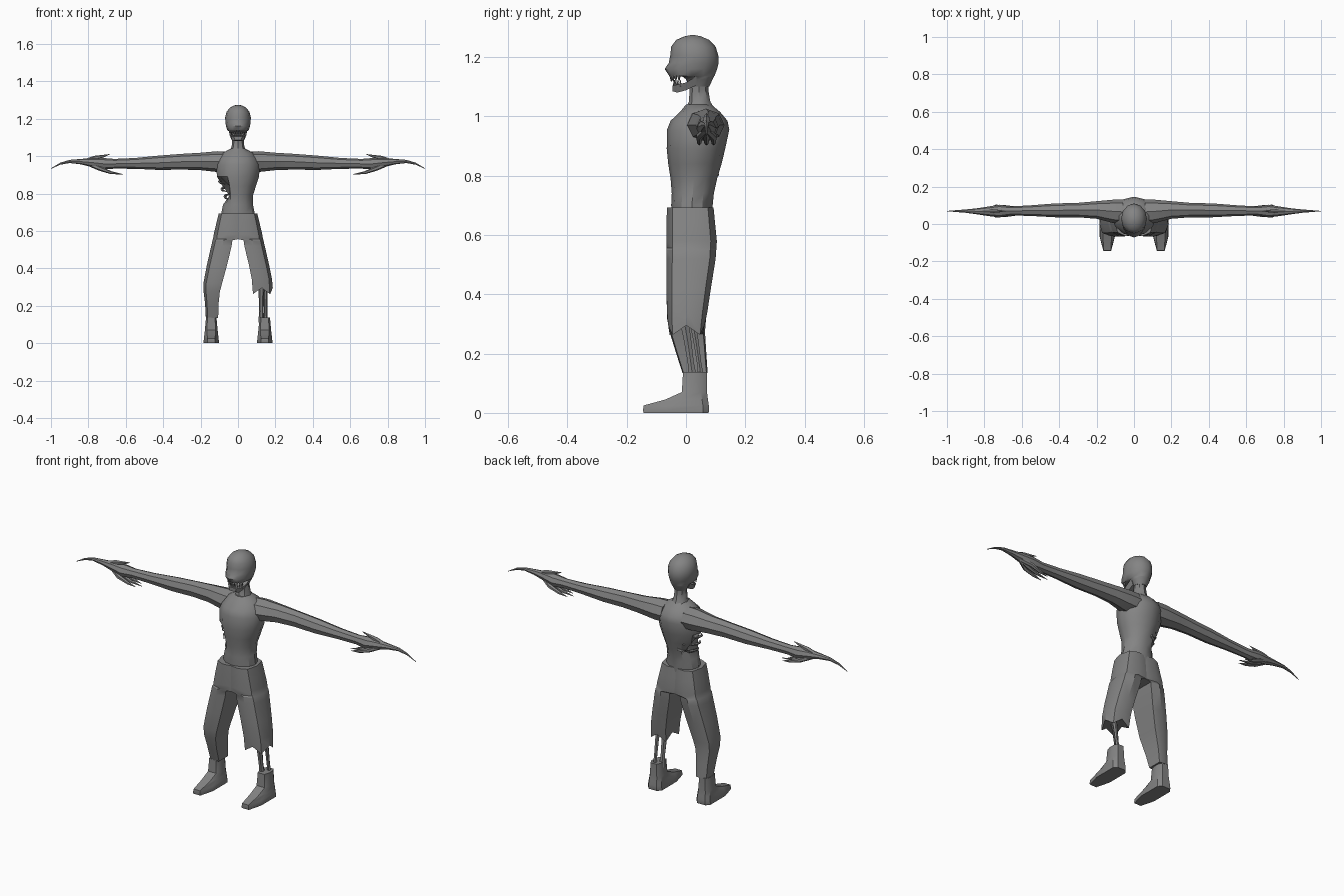
import bpy, bmesh, math
from mathutils import Vector

grey = bpy.data.materials.new("grey")
grey.diffuse_color = (0.23, 0.23, 0.23, 1)


def loft(name, rings, angle=35, drop_seam=False):
    """Skin a list of equal-length point rings and cap both ends."""
    bm = bmesh.new()
    vs = [[bm.verts.new(p) for p in r] for r in rings]
    n = len(rings[0])
    for a, b in zip(vs, vs[1:]):
        for i in range(n):
            j = (i + 1) % n
            bm.faces.new((a[i], a[j], b[j], b[i]))
    bm.faces.new(vs[0])
    bm.faces.new(vs[-1])
    bmesh.ops.recalc_face_normals(bm, faces=bm.faces)
    if drop_seam:  # inner walls on the middle plane
        bmesh.ops.delete(bm, geom=[f for f in bm.faces
                         if all(abs(v.co.x) < 1e-4 for v in f.verts)], context='FACES')
    me = bpy.data.meshes.new(name)
    bm.to_mesh(me)
    bm.free()
    me.materials.append(grey)
    ob = bpy.data.objects.new(name, me)
    bpy.context.collection.objects.link(ob)
    bpy.ops.object.select_all(action='DESELECT')
    bpy.context.view_layer.objects.active = ob
    ob.select_set(True)
    bpy.ops.object.shade_smooth_by_angle(angle=math.radians(angle))
    return ob


def oval(z, w, yf, yb, n=12, cx=0.0):
    """Level ring from half width and front/back limits."""
    cy, h = (yf + yb) / 2, (yb - yf) / 2
    return [(cx + w * math.sin(2 * math.pi * i / n),
             cy - h * math.cos(2 * math.pi * i / n), z) for i in range(n)]


def tube(name, pts, radii, n=6):
    """Tapered tube through points."""
    pts = [Vector(p) for p in pts]
    rings = []
    for i, p in enumerate(pts):
        d = (pts[min(i + 1, len(pts) - 1)] - pts[max(i - 1, 0)]).normalized()
        u = d.cross(Vector((0, 1, 0)) if abs(d.y) < 0.8 else Vector((0, 0, 1))).normalized()
        v = d.cross(u)
        rings.append([p + radii[i] * (u * math.cos(2 * math.pi * k / n)
                      + v * math.sin(2 * math.pi * k / n)) for k in range(n)])
    return loft(name, rings, 45)


# torso, with a sunken wound on one side
rows = [(.67, .088, -.047, .088), (.70, .088, -.05, .09), (.74, .08, -.048, .094),
        (.79, .08, -.052, .105), (.84, .096, -.06, .12), (.89, .112, -.065, .132),
        (.955, .118, -.064, .146), (.985, .105, -.052, .14), (1.015, .085, -.02, .115),
        (1.04, .04, .0, .085)]
rings = []
for z, w, yf, yb in rows:
    ring = oval(z, w, yf, yb)
    if .75 < z < .87:
        ring = [(max(x, -.045), y, z) if y < .07 else (x, y, z) for x, y, z in ring]
    rings.append(ring)
loft("torso", rings, 32)

# exposed ribs
for k, (z, r) in enumerate([(.865, .10), (.825, .088), (.785, .072)]):
    pts = []
    for i in range(6):
        a = math.radians(-15 + 28 * i)
        pts.append((-.02 - (r - .02) * math.sin(a + .3), .03 + .075 * math.cos(a + .3),
                    z - .007 * i + .02))
    tube("rib_%d" % k, pts, [.008, .008, .008, .007, .006, .003], 5)

# neck
loft("neck", [oval(1.02, .05, -.005, .1, 8), oval(1.05, .034, .01, .082, 8),
              oval(1.09, .03, .012, .075, 8), oval(1.13, .035, .01, .08, 8)], 40)

# skull with brow, nose ridge and cut-away mouth
skull = [(1.10, .032, .012, .078), (1.125, .044, .0, .09), (1.134, .05, -.012, .094),
         (1.136, .056, -.056, .096), (1.16, .064, -.072, .105), (1.18, .067, -.058, .11),
         (1.205, .069, -.053, .109), (1.235, .062, -.05, .1), (1.258, .045, -.033, .078),
         (1.27, .024, -.005, .05), (1.274, .006, .015, .03)]
loft("skull", [oval(*r) for r in skull], 50)

# lower jaw
loft("jaw", [[(sx * w, y, z) for sx, z in ((-1, zt), (1, zt), (.75, zb), (-.75, zb))]
             for y, w, zb, zt in [(-.046, .022, 1.085, 1.104), (-.03, .038, 1.08, 1.107),
                                  (.0, .046, 1.088, 1.114), (.035, .048, 1.105, 1.135)]], 30)

# teeth
for i in range(-4, 5):
    a = i * .27
    x, y = .048 * math.sin(a), .0 - .05 * math.cos(a)
    tube("upper_tooth_%d" % (i + 4), [(x, y, 1.138), (x, y, 1.117)], [.006, .001], 4)
    x, y = .039 * math.sin(a), .0 - .04 * math.cos(a)
    tube("lower_tooth_%d" % (i + 4), [(x, y, 1.10), (x, y, 1.122)], [.005, .001], 4)

# arms: x, bottom, top, front, back
arm = [(.06, .915, 1.025, .0, .13), (.11, .915, 1.026, .005, .13), (.20, .925, 1.018, .028, .122),
       (.30, .928, 1.012, .036, .113), (.42, .926, 1.003, .036, .11), (.55, .932, .99, .043, .1),
       (.66, .933, .985, .046, .094), (.72, .928, .99, .035, .103), (.775, .94, .99, .042, .094),
       (.84, .956, .985, .052, .084), (.90, .963, .98, .06, .078), (.95, .954, .965, .064, .074),
       (1.0, .932, .935, .068, .07)]
for side, s in (("left", 1), ("right", -1)):
    rings = []
    for x, zb, zt, yf, yb in arm:
        cy, cz, hy, hz = (yf + yb) / 2, (zb + zt) / 2, (yb - yf) / 2, (zt - zb) / 2
        rings.append([(s * x, cy + hy * math.sin(math.pi * k / 4),
                       cz + hz * math.cos(math.pi * k / 4)) for k in range(8)])
    loft(side + "_arm", rings, 38)
    # claws hooking back toward the body
    tube(side + "_upper_claw", [(s * .82, .069, .972), (s * .765, .069, .99),
                                (s * .72, .069, 1.0), (s * .685, .069, 1.01)],
         [.012, .012, .007, .001])
    for k, (y, tip) in enumerate([(.045, .635), (.069, .615), (.093, .635)]):
        tube("%s_lower_claw_%d" % (side, k),
             [(s * .79, .069, .955), (s * .735, y, .932), (s * .68, y, .912), (s * tip, y, .903)],
             [.012, .012, .008, .001])

# trousers: z, inner x, outer x, front, back
section = [(0, .04), (.45, 0), (.85, .12), (1, .5), (.87, .88), (.45, 1), (0, .95), (0, .5)]
hip = [(.692, 0, .103, -.064, .093), (.64, 0, .116, -.066, .098), (.58, 0, .13, -.066, .104),
       (.556, 0, .134, -.066, .103), (.55, .03, .136, -.066, .102), (.52, .034, .143, -.066, .1),
       (.42, .058, .166, -.066, .084)]
hems = {"left": [(.34, .074, .182, -.064, .072), (.275, .08, .186, -.06, .062)],
        "right": [(.32, .085, .185, -.064, .068), (.275, .097, .184, -.056, .064),
                  (.21, .104, .176, -.036, .068), (.135, .106, .172, -.012, .073)]}
for side, s in (("left", 1), ("right", -1)):
    rings = [[(s * (a + u * (b - a)), f + v * (k - f), z) for u, v in section]
             for z, a, b, f, k in hip + hems[side]]
    if side == "left":  # torn hem
        rings[-1] = [(x, y, z + (.02 if i % 2 else -.012)) for i, (x, y, z) in enumerate(rings[-1])]
    loft(side + "_trouser_leg", rings, 32, True)

# bare shin bones
for k, (x, y, r) in enumerate([(.125, -.006, .014), (.148, .022, .01)]):
    tube("shin_bone_%d" % k, [(x, y, .31), (x, y + .012, .24), (x, y + .022, .17),
                              (x, y + .03, .11)], [r * 1.2, r, r * .85, r * 1.2])

# boots: z, half width, toe y, heel y, toe width factor
boot = [(0, .041, -.143, .076, .5), (.008, .041, -.145, .078, .5), (.025, .039, -.143, .077, .48),
        (.045, .037, -.07, .074, .62), (.07, .034, -.014, .071, .7), (.138, .028, -.01, .07, .7)]
for side, s in (("left", 1), ("right", -1)):
    rings = []
    for z, w, yf, yb, t in boot:
        plan = [(-t, yf), (t, yf), (1, yf + .35 * (yb - yf)), (1, yb - .02), (.6, yb),
                (-.6, yb), (-1, yb - .02), (-1, yf + .35 * (yb - yf))]
        rings.append([(s * .143 + u * w, y, z) for u, y in plan])
    loft(side + "_boot", rings, 32)
